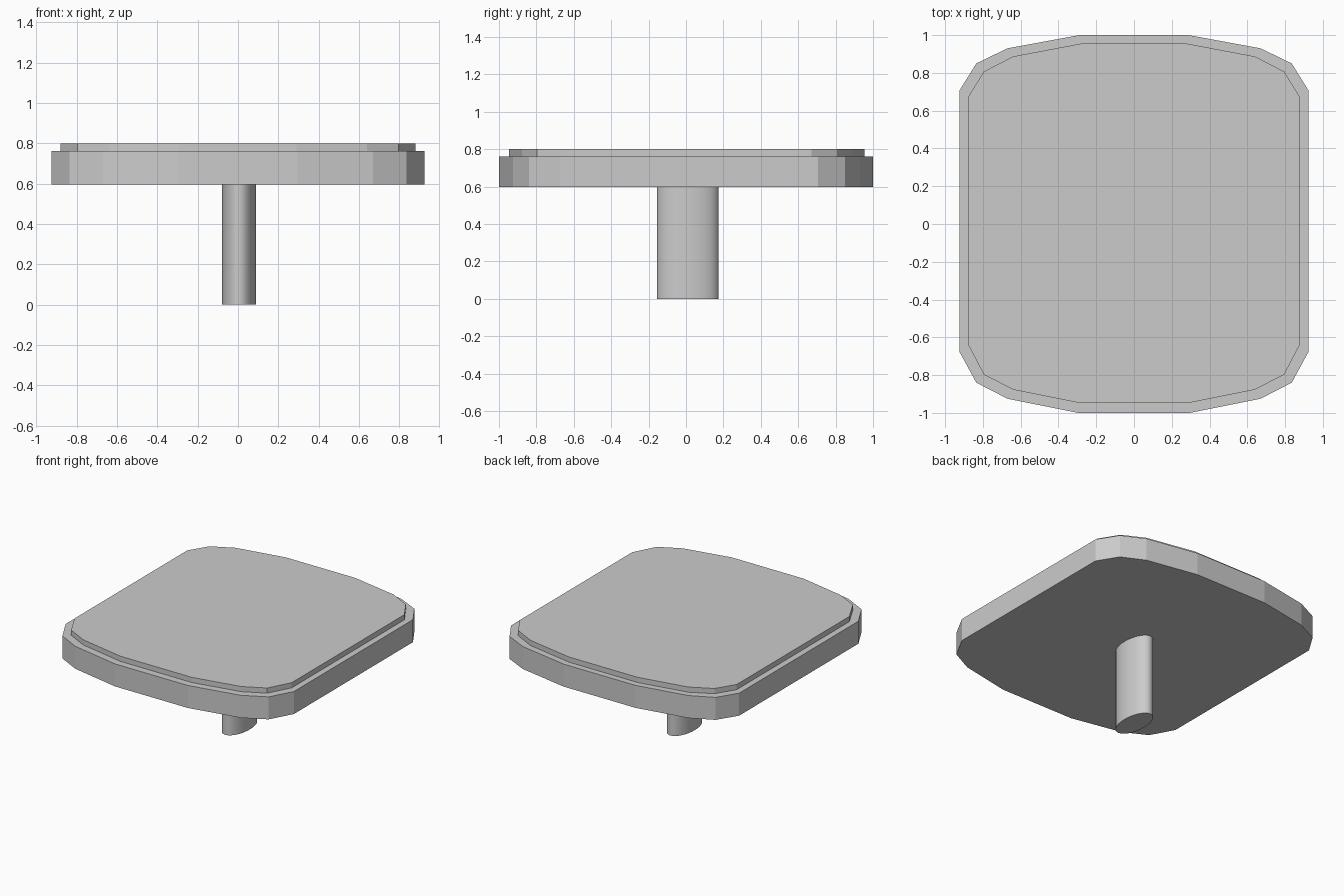
import bpy, bmesh, math

if "Cube" in bpy.data.objects:
    bpy.data.objects.remove(bpy.data.objects["Cube"])

# Right-hand half outlines, back to front
OUTER = [(0.29, 1.0), (0.67, 0.93), (0.835, 0.85), (0.925, 0.705),
         (0.925, -0.675), (0.835, -0.84), (0.67, -0.925), (0.295, -1.0)]
INNER = [(0.28, 0.955), (0.64, 0.887), (0.795, 0.807), (0.88, 0.67),
         (0.88, -0.635), (0.795, -0.797), (0.64, -0.877), (0.29, -0.947)]


def full(half):
    # mirror the half outline across x, counter-clockwise
    return [(-x, y) for x, y in half] + [(x, y) for x, y in reversed(half)]


def loft(name, rings):
    # stack (outline, z) rings into a closed solid
    bm = bmesh.new()
    loops = [[bm.verts.new((x, y, z)) for x, y in pts] for pts, z in rings]
    for a, b in zip(loops, loops[1:]):
        n = len(a)
        for i in range(n):
            j = (i + 1) % n
            bm.faces.new((a[i], a[j], b[j], b[i]))
    bm.faces.new(loops[0][::-1])
    bm.faces.new(loops[-1])
    bmesh.ops.recalc_face_normals(bm, faces=bm.faces)
    mesh = bpy.data.meshes.new(name)
    bm.to_mesh(mesh)
    bm.free()
    obj = bpy.data.objects.new(name, mesh)
    bpy.context.collection.objects.link(obj)
    return obj


# Head: slab with a stepped, inset top face
outer, inner = full(OUTER), full(INNER)
loft("head", [(outer, 0.597), (outer, 0.762), (inner, 0.762), (inner, 0.80)])

# Stem: oval post under the head
N = 32
oval = [(0.005 + 0.085 * math.cos(2 * math.pi * i / N),
         0.01 + 0.165 * math.sin(2 * math.pi * i / N)) for i in range(N)]
stem = loft("stem", [(oval, 0.0), (oval, 0.60)])
bpy.context.view_layer.objects.active = stem
stem.select_set(True)
bpy.ops.object.shade_smooth_by_angle(angle=math.radians(35))
